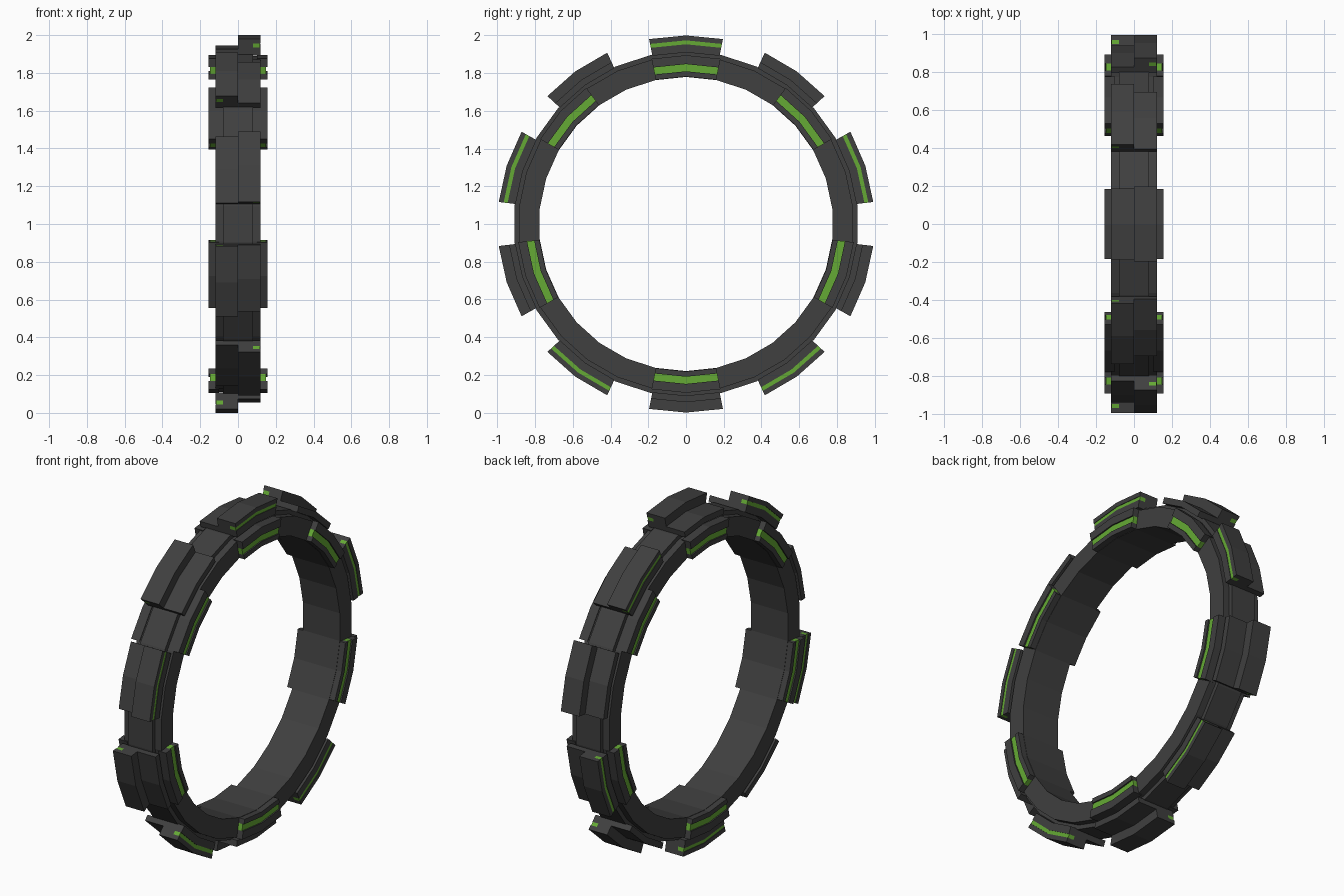
import bpy, bmesh, math

if "Cube" in bpy.data.objects:
    bpy.data.objects.remove(bpy.data.objects["Cube"])


def material(name, rgb):
    m = bpy.data.materials.new(name)
    m.diffuse_color = (*rgb, 1)
    m.use_nodes = True
    m.node_tree.nodes["Principled BSDF"].inputs["Base Color"].default_value = m.diffuse_color
    return m


DARK = material("dark_metal", (0.05, 0.05, 0.05))
GREEN = material("green_light", (0.13, 0.40, 0.035))


def sweep(name, profile, angles, mat, closed=False):
    """Sweep an (x, radius) profile through angles about the x axis at z = 1."""
    bm = bmesh.new()
    loops = []
    for a in angles:
        c, s = math.cos(math.radians(a)), math.sin(math.radians(a))
        loops.append([bm.verts.new((x, r * c, 1 + r * s)) for x, r in profile])
    n, k = len(profile), len(loops)
    for i in range(k if closed else k - 1):
        p, q = loops[i], loops[(i + 1) % k]
        for j in range(n):
            bm.faces.new((p[j], p[(j + 1) % n], q[(j + 1) % n], q[j]))
    if not closed:
        bm.faces.new(loops[0])
        bm.faces.new(loops[-1])
    bmesh.ops.recalc_face_normals(bm, faces=bm.faces)
    me = bpy.data.meshes.new(name)
    bm.to_mesh(me)
    bm.free()
    me.materials.append(mat)
    ob = bpy.data.objects.new(name, me)
    bpy.context.collection.objects.link(ob)
    return ob


def box(x0, x1, r0, r1):
    return [(x0, r0), (x1, r0), (x1, r1), (x0, r1)]


def grooved(x0, x1, r0, r1, floor, g0, g1):
    """Rectangle with a groove cut in its x1 side between radii g0 and g1."""
    return [(x0, r0), (x1, r0), (x1, g0), (floor, g0),
            (floor, g1), (x1, g1), (x1, r1), (x0, r1)]


def flip(profile, side):
    return [(x * side, r) for x, r in profile]


# Main ring: 30 facets, raised core between two lower shoulders
ring = [(-0.12, 0.78), (0.12, 0.78), (0.12, 0.89), (0.08, 0.89),
        (0.08, 0.915), (-0.08, 0.915), (-0.08, 0.89), (-0.12, 0.89)]
sweep("main_ring", ring, [6 + 12 * i for i in range(30)], DARK, closed=True)

# Ten rim blocks: one half tall with a light strip, the other low, alternating
for i in range(10):
    a = 90 - 36 * i
    span = [a - 11.3, a, a + 11.3]
    side = 1 if i % 2 == 0 else -1
    tall = grooved(0, 0.12, 0.91, 1.0, 0.08, 0.953, 0.974)
    sweep("rim_block_tall", flip(tall, side), span, DARK)
    sweep("rim_block_low", flip(box(0, 0.12, 0.91, 0.945), -side), span, DARK)
    sweep("rim_light", flip(box(0.08, 0.117, 0.953, 0.974), side), span, GREEN)

# Six side plates with light strips on both faces of the ring
for a in (90, 42, -18, -90, 198, 138):
    span = [a - 11.8, a, a + 11.8]
    for side in (1, -1):
        plate = grooved(0.10, 0.155, 0.782, 0.895, 0.11, 0.81, 0.848)
        sweep("side_plate", flip(plate, side), span, DARK)
        sweep("side_light", flip(box(0.11, 0.147, 0.81, 0.848), side), span, GREEN)
